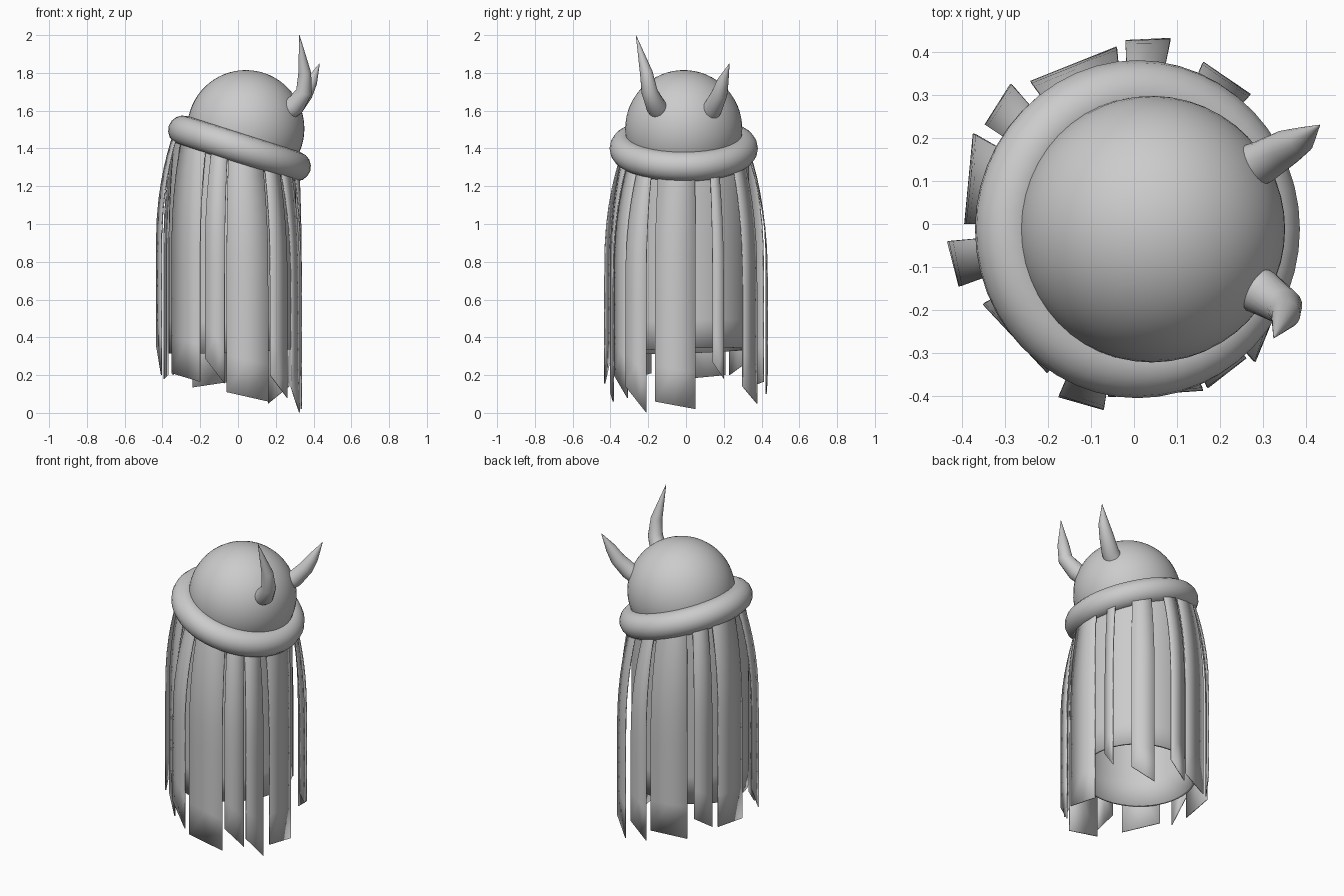
import bpy, bmesh, math
from mathutils import Vector, Matrix

if "Cube" in bpy.data.objects:
    bpy.data.objects.remove(bpy.data.objects["Cube"])

TILT = math.radians(17.7)
grey = bpy.data.materials.new("plain grey")
grey.diffuse_color = (0.6, 0.6, 0.6, 1)
grey.use_nodes = True
grey.node_tree.nodes["Principled BSDF"].inputs["Base Color"].default_value = grey.diffuse_color


def finish(name, bm, angle=40, thickness=0):
    bmesh.ops.recalc_face_normals(bm, faces=bm.faces)
    me = bpy.data.meshes.new(name)
    bm.to_mesh(me)
    bm.free()
    ob = bpy.data.objects.new(name, me)
    bpy.context.collection.objects.link(ob)
    me.materials.append(grey)
    if thickness:
        mod = ob.modifiers.new("thickness", 'SOLIDIFY')
        mod.thickness = thickness
        mod.offset = 0
    bpy.ops.object.select_all(action='DESELECT')
    ob.select_set(True)
    bpy.context.view_layer.objects.active = ob
    bpy.ops.object.shade_smooth_by_angle(angle=math.radians(angle))
    return ob


def skin(bm, rows, closed):
    """Join rows of points with quads."""
    vs = [[bm.verts.new(p) for p in row] for row in rows]
    n = len(rows[0])
    for a, b in zip(vs, vs[1:]):
        for i in range(n if closed else n - 1):
            j = (i + 1) % n
            bm.faces.new((a[i], a[j], b[j], b[i]))
    return vs


def drape(x, y, bottom, t):
    """Point on a hanging line: starts under the tilted rim, bulges out, falls straight."""
    top = 1.41 - 0.27 * x
    z = top + (bottom - top) * t
    u = min(1, (top - z) / 0.65)
    r = math.hypot(x, y)
    k0 = min(1, 0.325 / r)
    k = 1 - (1 - k0) * (1 - u) ** 2.2
    return Vector((x * k, y * k, z))


STEPS = [0, .04, .08, .13, .19, .26, .34, .43, .55, .7, .85, 1]
frame = Matrix.Translation((0.008, -0.012, 1.40)) @ Matrix.Rotation(TILT, 4, 'Y')

# tilted rim
bm = bmesh.new()
rows = []
for i in range(49):
    a = 2 * math.pi * i / 48
    rows.append([frame @ Vector(((0.314 + 0.079 * math.cos(b)) * math.cos(a),
                                 (0.314 + 0.079 * math.cos(b)) * math.sin(a),
                                 0.079 * math.sin(b)))
                 for b in (2 * math.pi * j / 16 for j in range(16))])
skin(bm, rows, True)
bmesh.ops.remove_doubles(bm, verts=bm.verts, dist=1e-4)
finish("helmet_rim", bm)

# helmet dome, cut off inside the rim
bm = bmesh.new()
bmesh.ops.create_uvsphere(bm, u_segments=48, v_segments=32, radius=0.31)
bmesh.ops.bisect_plane(bm, geom=bm.verts[:] + bm.edges[:] + bm.faces[:],
                       plane_co=(0, 0, -0.11), plane_no=(0, 0, -1), clear_outer=True)
bm.transform(frame @ Matrix.Translation((0, 0, 0.11)))
finish("helmet_dome", bm)


# horns: tapered bent tubes
def horn(name, path):
    bm = bmesh.new()
    pts = [Vector(p[:3]) for p in path]
    rows = []
    for i, p in enumerate(pts):
        d = (pts[min(i + 1, len(pts) - 1)] - pts[max(i - 1, 0)]).normalized()
        side = d.cross(Vector((0, 1, 0))).normalized()
        up = d.cross(side)
        rows.append([p + path[i][3] * (side * math.cos(a) + up * math.sin(a))
                     for a in (2 * math.pi * k / 20 for k in range(20))])
    vs = skin(bm, rows, True)
    bm.faces.new(vs[0])
    finish(name, bm, 50)


horn("front_horn", [(.24, -.13, 1.59, .058), (.30, -.16, 1.625, .053), (.35, -.193, 1.70, .043),
                    (.353, -.21, 1.80, .034), (.325, -.265, 2.0, .001)])
horn("back_horn", [(.24, .12, 1.58, .055), (.30, .145, 1.62, .05), (.355, .178, 1.69, .042),
                   (.39, .195, 1.755, .031), (.432, .23, 1.85, .001)])

# open inner curtain
bm = bmesh.new()
ring = []
for i in range(48):
    a = 2 * math.pi * i / 48
    ring.append((-0.03 + 0.33 * math.cos(a), 0.33 * math.sin(a)))
skin(bm, [[drape(x, y, 0.33 + 0.04 * x + 0.03 * y, t) for x, y in ring] for t in STEPS], True)
finish("inner_curtain", bm, 40, 0.015)

# hanging strips: both lower corners as (x, y, z)
STRIPS = [
    ((-.432, -.04, .36), (-.405, -.145, .20)),
    ((-.392, .0, .18), (-.372, .21, .20)),
    ((-.345, .23, .20), (-.285, .325, .27)),
    ((-.24, .33, .135), (-.04, .41, .165)),
    ((-.02, .425, .10), (.085, .43, .20)),
    ((.16, .375, .05), (.27, .30, .14)),
    ((.325, .20, .18), (.335, .14, .27)),
    ((.335, .05, .02), (.335, -.165, .06)),
    ((.325, -.21, .002), (.28, -.32, .14)),
    ((.26, -.31, .08), (.17, -.38, .20)),
    ((.16, -.385, .06), (-.06, -.40, .11)),
    ((-.07, -.43, .155), (-.175, -.40, .29)),
    ((-.20, -.345, .165), (-.35, -.185, .21)),
]
for n, (a, b) in enumerate(STRIPS, 1):
    bm = bmesh.new()
    mid = tuple((p + q) / 2 for p, q in zip(a, b))
    skin(bm, [[drape(*c, t) for c in (a, mid, b)] for t in STEPS], False)
    finish(f"hanging_strip_{n:02d}", bm, 40, 0.006)
